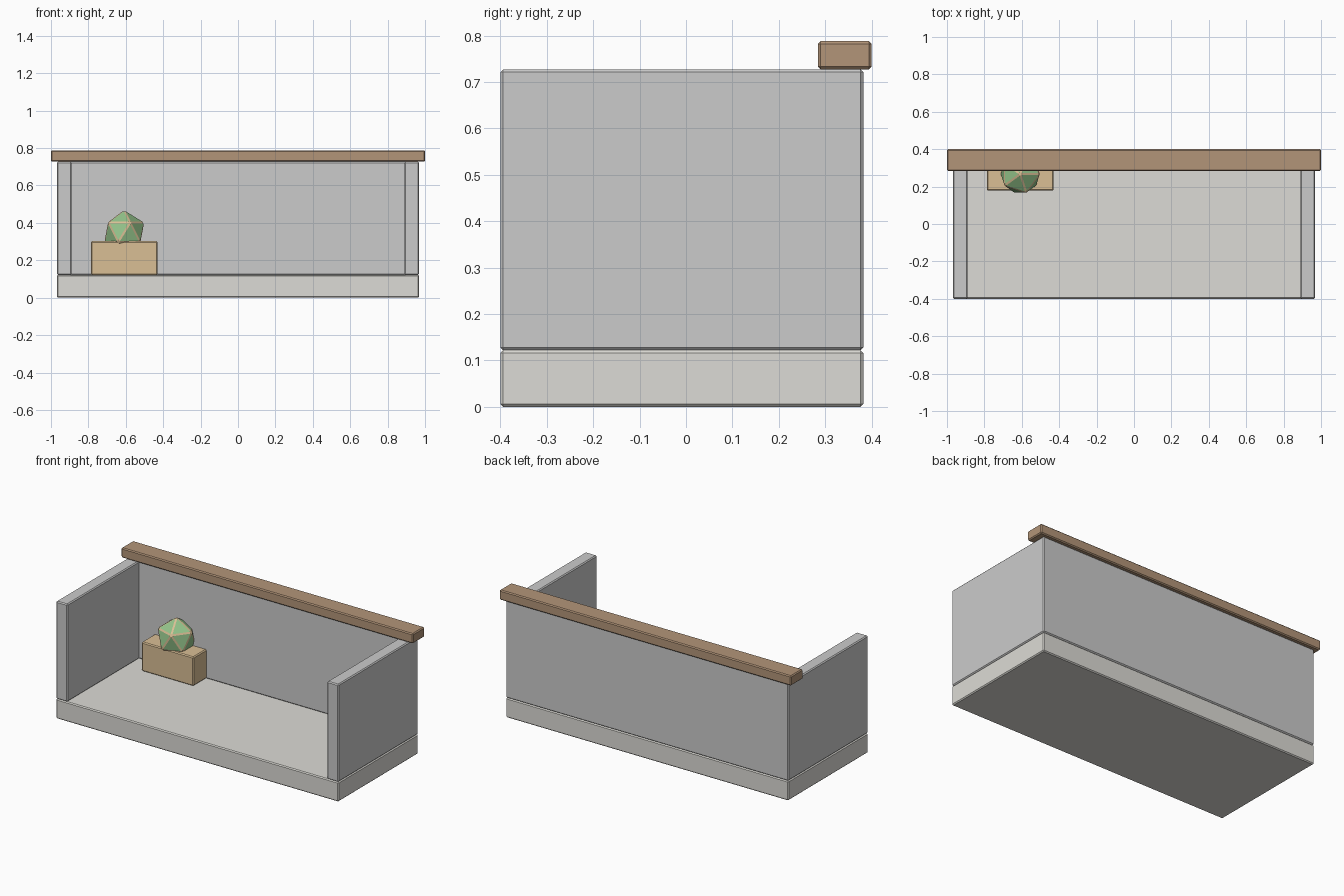
import bpy
import bmesh

if "Cube" in bpy.data.objects:
    bpy.data.objects.remove(bpy.data.objects["Cube"])

BEVEL = 0.006


def material(name, rgb):
    m = bpy.data.materials.new(name)
    m.diffuse_color = (*rgb, 1)
    m.use_nodes = True
    m.node_tree.nodes["Principled BSDF"].inputs["Base Color"].default_value = m.diffuse_color
    return m


def finish(name, bm, mats=(), edge_material=-1):
    me = bpy.data.meshes.new(name)
    bm.to_mesh(me)
    bm.free()
    for m in mats:
        me.materials.append(m)
    ob = bpy.data.objects.new(name, me)
    bpy.context.collection.objects.link(ob)
    bev = ob.modifiers.new("Bevel", 'BEVEL')
    bev.width = BEVEL
    bev.segments = 1
    bev.material = edge_material
    return ob


def box(name, x, y, z, mats=()):
    """Chamfered box given its (min, max) range on each axis."""
    bm = bmesh.new()
    bmesh.ops.create_cube(bm, size=1)
    for v in bm.verts:
        for i, (lo, hi) in enumerate((x, y, z)):
            v.co[i] = hi if v.co[i] > 0 else lo
    return finish(name, bm, mats)


stone = material("pale_stone", (0.72, 0.71, 0.67))
wood = material("brown_wood", (0.45, 0.30, 0.19))
crate = material("tan_wood", (0.70, 0.52, 0.30))
leaf = material("leaf_green", (0.30, 0.56, 0.26))

# Floor slab
box("floor_slab", (-0.968, 0.968), (-0.4, 0.382), (0, 0.122), [stone])

# Walls
wall_z = (0.122, 0.727)
box("back_wall", (-0.968, 0.968), (0.304, 0.382), wall_z)
box("left_wall", (-0.968, -0.89), (-0.4, 0.382), wall_z)
box("right_wall", (0.89, 0.968), (-0.4, 0.382), wall_z)

# Rail along the top of the back wall
box("top_rail", (-1, 1), (0.284, 0.4), (0.727, 0.788), [wood])

# Planter with a faceted shrub whose chamfers are tan
box("planter_box", (-0.787, -0.43), (0.178, 0.356), (0.122, 0.302), [crate])
bm = bmesh.new()
bmesh.ops.create_icosphere(bm, subdivisions=1, radius=0.119)
shrub = finish("shrub", bm, [leaf, crate], edge_material=1)
shrub.location = (-0.608, 0.267, 0.35)
